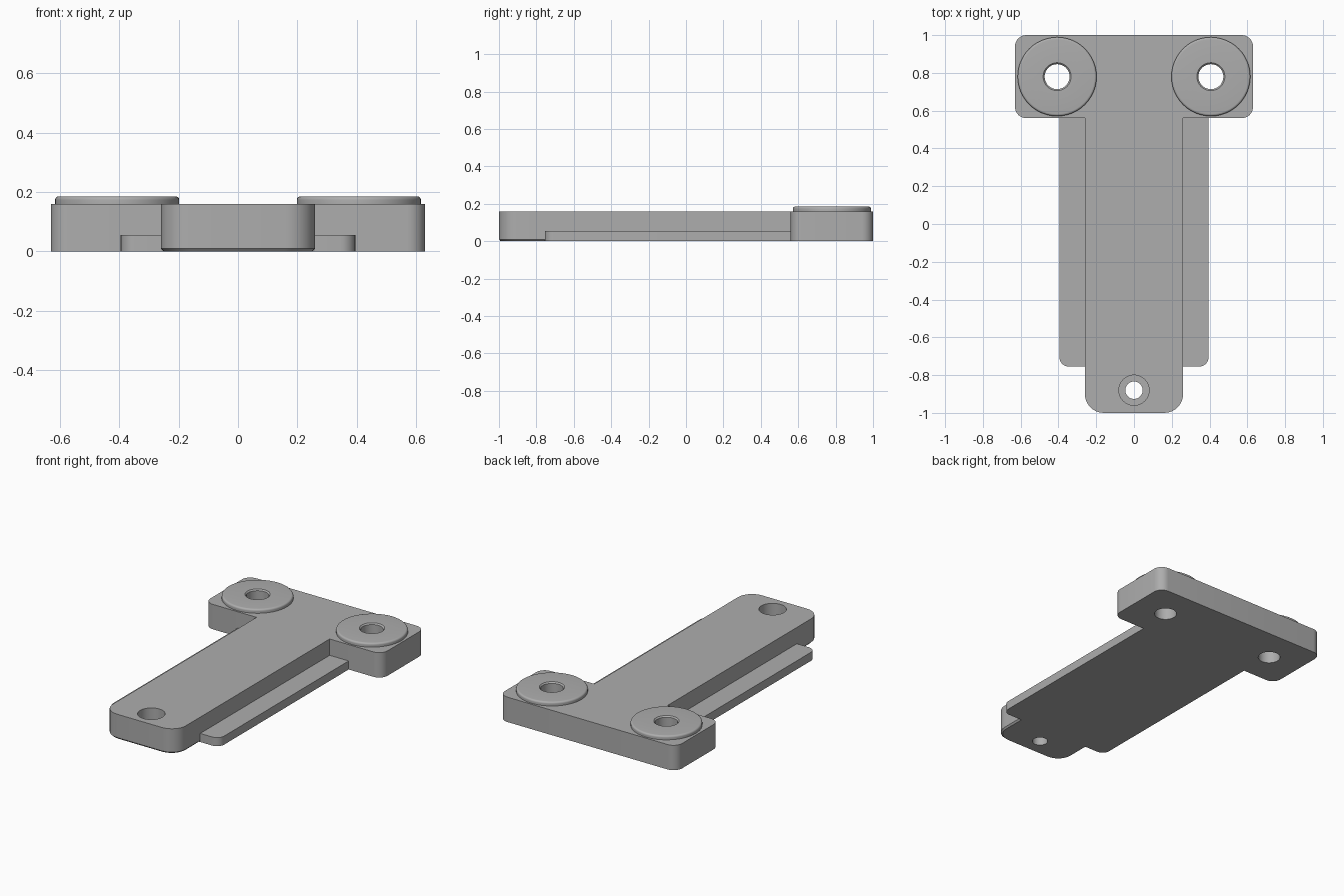
import bpy, bmesh, math
from mathutils import Vector

if "Cube" in bpy.data.objects:
    bpy.data.objects.remove(bpy.data.objects["Cube"])

grey = bpy.data.materials.new("plain grey")
grey.use_nodes = True
GREY = (0.42, 0.42, 0.42, 1)
grey.diffuse_color = GREY
grey.node_tree.nodes["Principled BSDF"].inputs["Base Color"].default_value = GREY


def finish(name, bm):
    bmesh.ops.recalc_face_normals(bm, faces=bm.faces)
    mesh = bpy.data.meshes.new(name)
    bm.to_mesh(mesh)
    bm.free()
    mesh.materials.append(grey)
    obj = bpy.data.objects.new(name, mesh)
    bpy.context.collection.objects.link(obj)
    return obj


def smooth(obj):
    bpy.ops.object.select_all(action='DESELECT')
    obj.select_set(True)
    bpy.context.view_layer.objects.active = obj
    bpy.ops.object.shade_smooth_by_angle(angle=math.radians(30))


def rounded(corners, steps=8):
    """Outline from (x, y, radius) corners, rounded by arcs."""
    points = []
    for i, (x, y, r) in enumerate(corners):
        p = Vector((x, y))
        if r == 0:
            points.append(p)
            continue
        a = (Vector(corners[i - 1][:2]) - p).normalized() * r
        b = (Vector(corners[(i + 1) % len(corners)][:2]) - p).normalized() * r
        for s in range(steps + 1):
            t = s / steps * math.pi / 2
            points.append(p + a * (1 - math.sin(t)) + b * (1 - math.cos(t)))
    return points


def loft(name, layers):
    """Solid from stacked (outline, z) layers."""
    bm = bmesh.new()
    rings = [[bm.verts.new((p.x, p.y, z)) for p in pts] for pts, z in layers]
    n = len(rings[0])
    for low, high in zip(rings, rings[1:]):
        for i in range(n):
            j = (i + 1) % n
            bm.faces.new((low[i], low[j], high[j], high[i]))
    bm.faces.new(rings[0][::-1])
    bm.faces.new(rings[-1])
    return finish(name, bm)


def lathe(name, profile, x, y, closed=False):
    """Turn an (r, z) profile round a vertical axis at x, y."""
    bm = bmesh.new()
    verts = [bm.verts.new((x + r, y, z)) for r, z in profile]
    edges = [bm.edges.new(pair) for pair in zip(verts, verts[1:])]
    if closed:
        edges.append(bm.edges.new((verts[-1], verts[0])))
    bmesh.ops.spin(bm, geom=verts + edges, cent=(x, y, 0), axis=(0, 0, 1),
                   angle=math.tau, steps=48)
    bmesh.ops.remove_doubles(bm, verts=bm.verts, dist=1e-5)
    return finish(name, bm)


# T-shaped body with a small chamfer under the exposed front end
TOP, LEDGE, HOLE_X, HOLE_Y = 0.16, 0.055, 0.407, 0.78
half = [(0.26, -1, 0.1), (0.26, -0.756, 0), (0.26, -0.755, 0),
        (0.26, 0.56, 0), (0.63, 0.56, 0.06), (0.63, 1, 0.06)]
outline = rounded(half + [(-x, y, r) for x, y, r in reversed(half)])
chamfered = [Vector((p.x * 0.965, -0.755 + (p.y + 0.755) * 0.963))
             if p.y < -0.7555 else p for p in outline]
body = loft("body", [(chamfered, 0), (outline, 0.01), (outline, TOP)])

# Bolt holes and the counterbored front hole
cutters = [lathe("bolt_hole_cutter", [(0, -0.1), (0.066, -0.1), (0.066, 0.3), (0, 0.3)],
                 side * HOLE_X, HOLE_Y) for side in (-1, 1)]
cutters.append(lathe("front_hole_cutter",
                     [(0, -0.1), (0.046, -0.1), (0.046, 0.07), (0.08, 0.07),
                      (0.08, 0.3), (0, 0.3)], 0, -0.88))
for cutter in cutters:
    cutter.hide_render = True
    cut = body.modifiers.new("hole", 'BOOLEAN')
    cut.operation = 'DIFFERENCE'
    cut.solver = 'EXACT'
    cut.object = cutter
    bpy.context.view_layer.objects.active = body
    bpy.ops.object.modifier_apply(modifier=cut.name)
    bpy.data.objects.remove(cutter)
smooth(body)

# Low side ledges and raised washer pads
for side, label in ((1, "left"), (-1, "right")):
    corners = [(0.26, -0.755, 0), (0.395, -0.755, 0.05), (0.395, 0.56, 0), (0.26, 0.56, 0)]
    pts = rounded([(side * x, y, r) for x, y, r in corners])
    smooth(loft(label + "_ledge", [(pts, 0), (pts, LEDGE)]))

    rim = [(0.197 + 0.012 * math.cos(a), 0.173 + 0.012 * math.sin(a))
           for a in (math.radians(d) for d in range(0, 91, 15))]
    profile = [(0.066, TOP), (0.209, TOP)] + rim + [(0.074, 0.185), (0.066, 0.177)]
    smooth(lathe(label + "_pad", profile, side * HOLE_X, HOLE_Y, closed=True))
